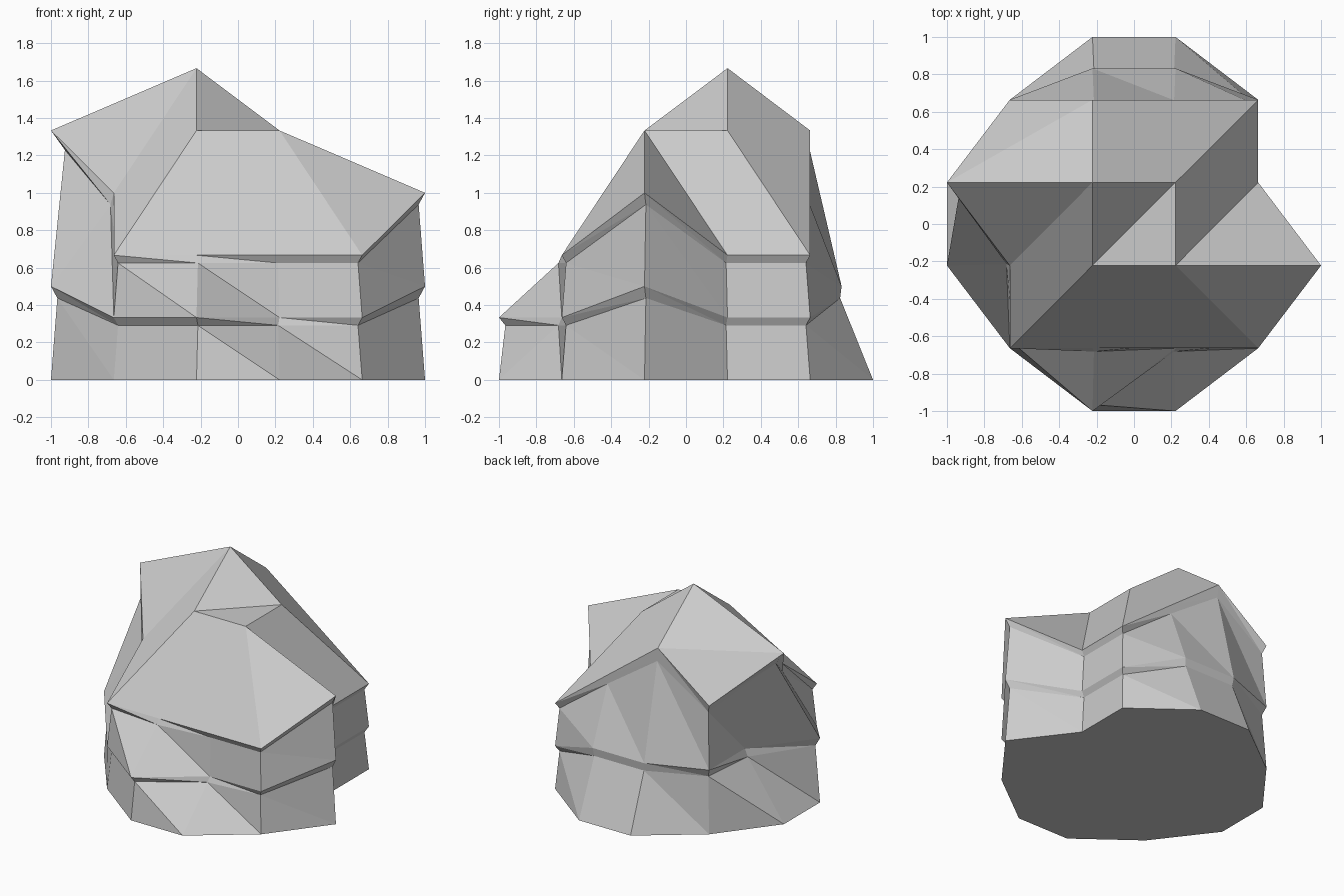
import bpy, bmesh
from mathutils import Vector

if "Cube" in bpy.data.objects:
    bpy.data.objects.remove(bpy.data.objects["Cube"])


def point(gx, gy, gz):
    """Coarse grid steps to units: 1 -> 0.22, 2 -> 0.67, 3 -> 1.0; z in sixths."""
    def axis(g):
        a = abs(g)
        r = 0.222 + 0.442 * (a - 1) if a <= 2 else 0.664 + 0.336 * (a - 2)
        return r if g > 0 else -r
    return Vector((axis(gx), axis(gy), gz / 6))


# Outlines of the three rock layers, counter-clockwise from the front left
ground = [(-2, -2), (-1, -3), (1, -3), (2, -2), (3, -1), (2, 1),
          (2, 2), (1, 3), (-1, 3), (-2, 2), (-3, 1), (-3, -1)]
ledge = [(-2, -2, 2), (-1, -3, 2), (1, -2, 2), (2, -2, 2), (3, -1, 3), (2, 1, 2),
         (2, 2, 2), (1, 2.5, 3), (-1, 2.5, 3), (-2, 2, 3), (-2, 1, 3), (-3, -1, 3)]
rim = [(-2, -2, 4), (-1, -2, 4), (1, -2, 4), (2, -2, 4), (3, -1, 6), (2, 1, 4),
       (2, 2, 4), (1, 2, 6), (-1, 2, 8), (-2, 2, 6), (-3, 1, 8), (-2, -1, 6)]

ground = [point(x, y, 0) for x, y in ground]
ledge = [point(*p) for p in ledge]
rim = [point(*p) for p in rim]


def undercut(upper, lower):
    """Ring just below an overhanging edge, pulled slightly inward."""
    ring = []
    for u, l in zip(upper, lower):
        p = u.lerp(l, 0.125)
        ring.append(Vector((p.x * 0.966, p.y * 0.966, p.z)))
    return ring


# Rock walls: stacked rings joined by triangles
bm = bmesh.new()
rings = [[bm.verts.new(p) for p in ring] for ring in
         (rim, undercut(rim, ledge), ledge, undercut(ledge, ground), ground)]
for upper, lower in zip(rings, rings[1:]):
    for i in range(12):
        j = (i + 1) % 12
        bm.faces.new((upper[i], lower[i], lower[j]))
        bm.faces.new((upper[i], lower[j], upper[j]))
bm.faces.new(rings[-1][::-1])

# Peak and sloping top facets
T = rings[0]
P, Q, R, S = [bm.verts.new(point(*p)) for p in
              ((-1, 1, 10), (1, 1, 8), (-1, -1, 8), (1, -1, 8))]
for face in ((T[0], T[1], T[2], T[3], S, R), (S, T[3], T[4]), (S, T[4], T[5]),
             (S, T[5], T[6], Q), (Q, T[6], T[7], T[8], P), (P, T[8], T[10]),
             (T[8], T[9], T[10]), (P, T[10], T[11]), (P, T[11], R),
             (R, T[11], T[0]), (R, S, Q), (P, R, Q)):
    bm.faces.new(face)
bmesh.ops.recalc_face_normals(bm, faces=bm.faces[:])

mesh = bpy.data.meshes.new("layered_rock")
bm.to_mesh(mesh)
bm.free()
bpy.context.collection.objects.link(bpy.data.objects.new("layered_rock", mesh))
